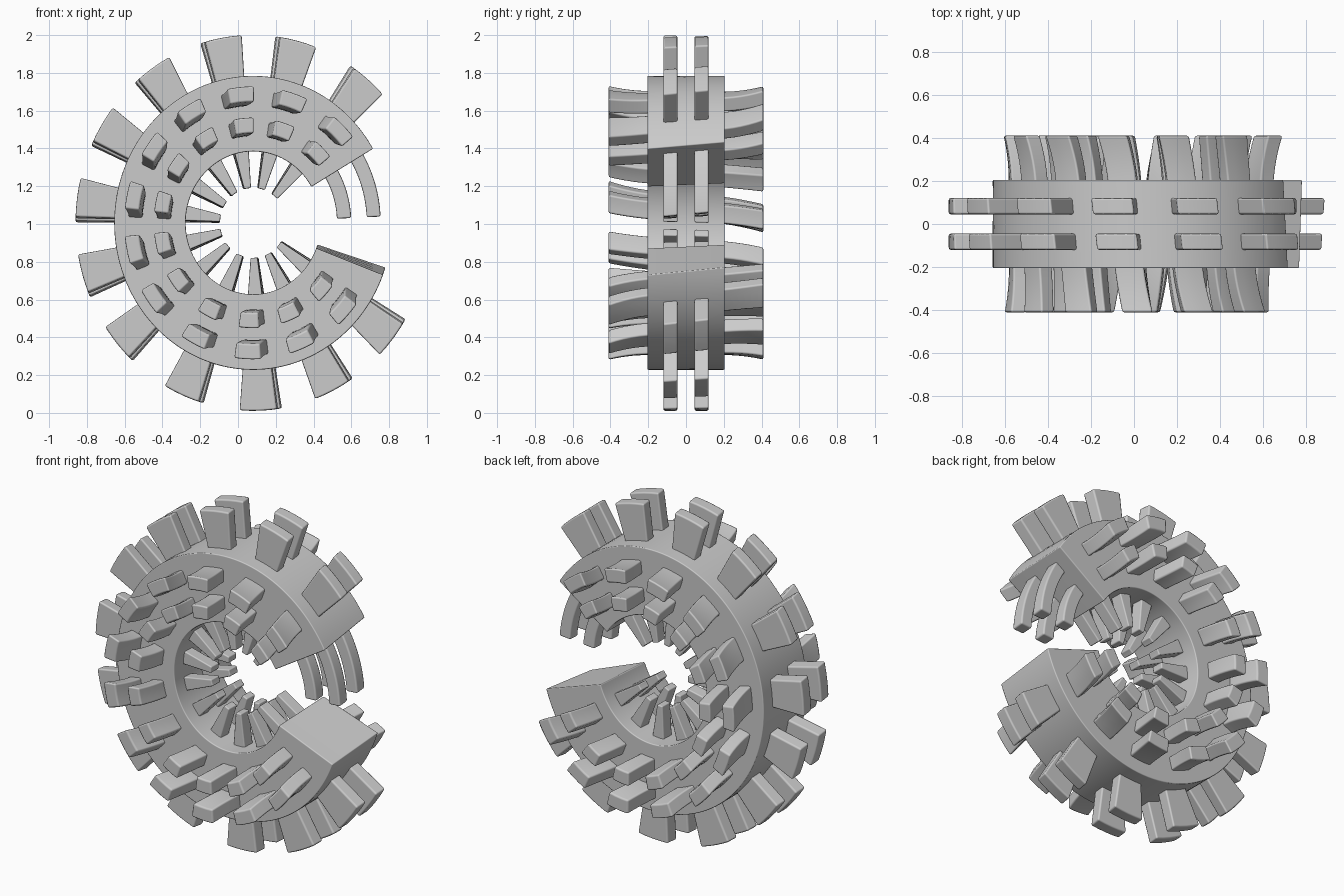
import bpy, bmesh
from math import radians, cos, sin
from mathutils import Vector

if "Cube" in bpy.data.objects:
    bpy.data.objects.remove(bpy.data.objects["Cube"])

CX, CZ, SQUASH = 0.08, 1.006, 0.945
TEETH = [50, 76, 100.5, 125, 149, 173, 196.5, 220.5, 247, 272.5, 297.3, 322.3]


def ring_point(a, r, y):
    """Map angle (deg), radius and depth to the slightly squashed, twisted ring."""
    over = max(0.0, abs(y) - 0.2) / 0.21
    sign = 1 if y > 0 else -1
    t = radians(a + 7.5 * y + sign * 2.0 * over ** 1.5)
    r *= 1 + 0.035 * over ** 2
    return Vector((CX + SQUASH * r * cos(t), y, CZ + r * sin(t)))


def add_block(bm, a, r, y, na, ny):
    """Box in (angle, radius, depth) space, sliced so that it can curve."""
    b = bmesh.new()
    bmesh.ops.create_cube(b, size=1)
    for axis, n in ((0, na), (1, ny)):
        for i in range(1, n):
            co, no = Vector(), Vector()
            co[axis], no[axis] = i / n - 0.5, 1
            bmesh.ops.bisect_plane(b, geom=b.verts[:] + b.edges[:] + b.faces[:],
                                   plane_co=co, plane_no=no)
    for v in b.verts:
        u, w, s = v.co + Vector((0.5, 0.5, 0.5))
        v.co = ring_point(a[0] + (a[1] - a[0]) * u, r[0] + (r[1] - r[0]) * s,
                          y[0] + (y[1] - y[0]) * w)
    bmesh.ops.recalc_face_normals(b, faces=b.faces)
    tmp = bpy.data.meshes.new("tmp")
    b.to_mesh(tmp)
    b.free()
    bm.from_mesh(tmp)
    bpy.data.meshes.remove(tmp)


def make(name, blocks, bevel=0.01):
    bm = bmesh.new()
    for blk in blocks:
        add_block(bm, *blk)
    me = bpy.data.meshes.new(name)
    bm.to_mesh(me)
    bm.free()
    ob = bpy.data.objects.new(name, me)
    bpy.context.collection.objects.link(ob)
    bpy.ops.object.select_all(action='DESELECT')
    ob.select_set(True)
    bpy.context.view_layer.objects.active = ob
    bpy.ops.object.shade_smooth_by_angle(angle=radians(35))
    m = ob.modifiers.new("Bevel", 'BEVEL')
    m.width, m.segments = bevel, 2
    m.limit_method, m.angle_limit = 'ANGLE', radians(40)
    m.harden_normals = True
    return ob


PAIR = [(-0.12, -0.045), (0.045, 0.12)]      # the two depth rows
ROWS = [(0.46, 0.54), (0.62, 0.70)]          # the two radial rows

# Open ring
make("ring_body", [((31.8, 340.8), (0.378, 0.778), (-0.205, 0.205), 110, 4)], 0.006)

# Teeth pointing outward and inward
make("outer_teeth", [((a - 6, a + 6), (0.75, 0.995), y, 4, 1) for a in TEETH for y in PAIR])
make("inner_teeth", [((a - 6, a + 6), (0.185, 0.40), y, 3, 1) for a in TEETH for y in PAIR], 0.007)

# Teeth on the front and back faces
make("front_teeth", [((a - 6, a + 6), r, (-0.41, -0.17), 3, 6) for a in TEETH for r in ROWS])
make("back_teeth", [((a - 6, a + 6), r, (0.17, 0.41), 3, 6) for a in TEETH for r in ROWS])

# Curved pins reaching into the gap from the upper end
make("end_pins", [((3.5, 36), r, y, 10, 1)
                  for r in [(0.47, 0.55), (0.637, 0.715)] for y in PAIR])
